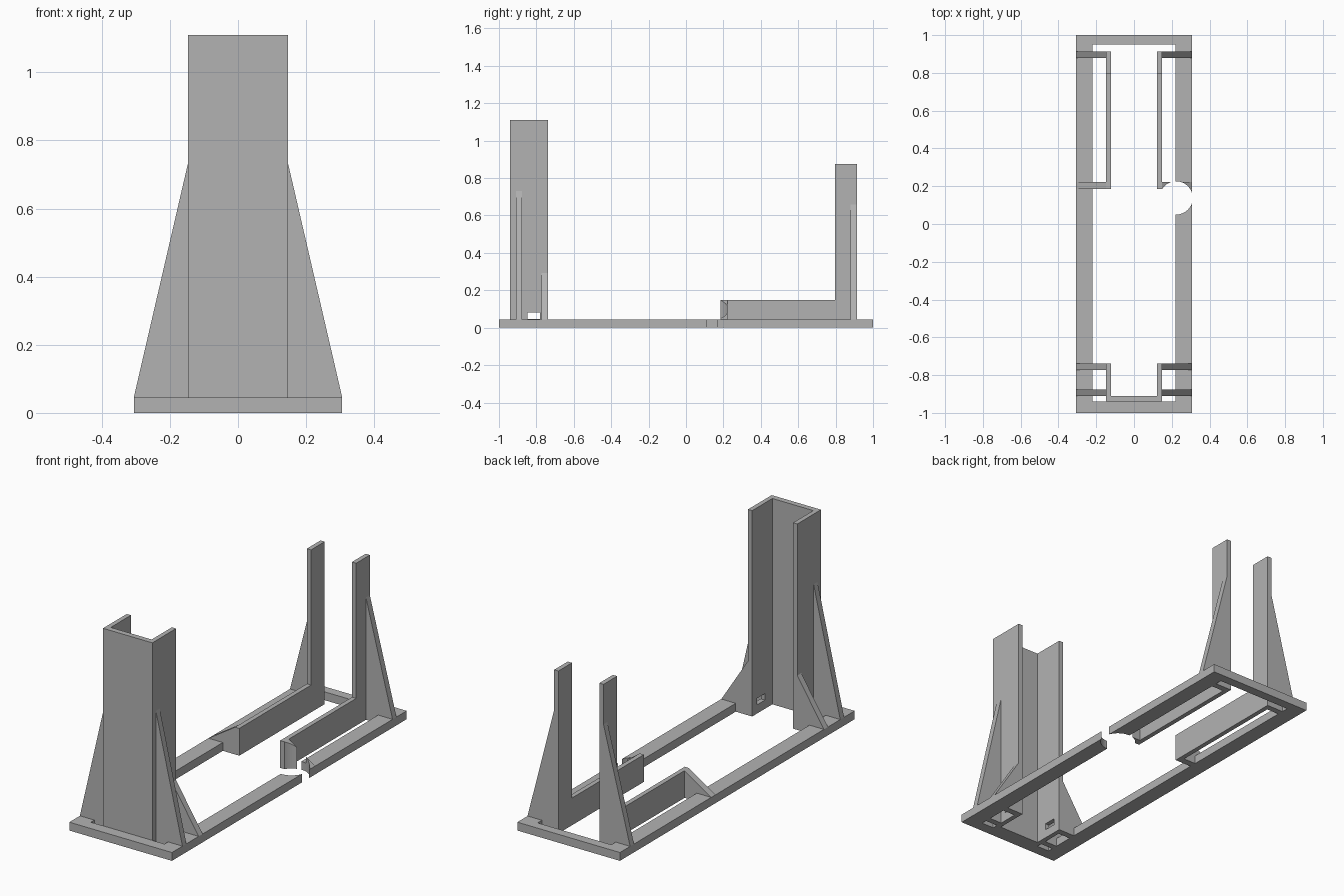
import bpy
import bmesh
from mathutils import Vector

if "Cube" in bpy.data.objects:
    bpy.data.objects.remove(bpy.data.objects["Cube"], do_unlink=True)

grey = bpy.data.materials.new("plain grey")
grey.use_nodes = True
colour = (0.45, 0.45, 0.45, 1)
grey.diffuse_color = colour
grey.node_tree.nodes["Principled BSDF"].inputs["Base Color"].default_value = colour

# Shared dimensions
HALF_W, RAIL_IN, BASE_H = 0.306, 0.22, 0.045
WALL_IN, WALL_OUT = 0.122, 0.147


def prism(name, profile, axis, lo, hi):
    """Extrude a 2D profile along an axis; the profile uses the other two axes."""
    def place(p, t):
        co = list(p)
        co.insert("xyz".index(axis), t)
        return Vector(co)
    bm = bmesh.new()
    face = bm.faces.new([bm.verts.new(place(p, lo)) for p in profile])
    out = bmesh.ops.extrude_face_region(bm, geom=[face])
    shift = place((0, 0), hi - lo)
    verts = [g for g in out["geom"] if isinstance(g, bmesh.types.BMVert)]
    bmesh.ops.translate(bm, verts=verts, vec=shift)
    bmesh.ops.recalc_face_normals(bm, faces=bm.faces)
    mesh = bpy.data.meshes.new(name)
    bm.to_mesh(mesh)
    bm.free()
    mesh.materials.append(grey)
    obj = bpy.data.objects.new(name, mesh)
    bpy.context.collection.objects.link(obj)
    return obj


def rect(a0, a1, b0, b1):
    return [(a0, b0), (a1, b0), (a1, b1), (a0, b1)]


def cut(obj, cutter):
    mod = obj.modifiers.new("cut", "BOOLEAN")
    mod.operation = "DIFFERENCE"
    mod.solver = "EXACT"
    mod.object = cutter
    bpy.context.view_layer.objects.active = obj
    bpy.ops.object.modifier_apply(modifier=mod.name)


def gusset(name, side, y0, y1, top):
    """Triangular brace from a rail up to a wall, with a foot bridging the gap."""
    pts = [(WALL_OUT, 0), (RAIL_IN, 0), (RAIL_IN, BASE_H),
           (HALF_W, BASE_H), (WALL_OUT, top)]
    return prism(name, [(side * x, z) for x, z in pts], "y", y0, y1)


# Base frame with a rectangular opening
base = prism("base_frame", rect(-HALF_W, HALF_W, -1, 1), "z", 0, BASE_H)
opening = prism("opening_cutter", rect(-RAIL_IN, RAIL_IN, -0.94, 0.95), "z", -0.1, 0.2)
cut(base, opening)

# Front tower: a channel open to the back, with a slot through both sides
channel = [(-WALL_OUT, -0.94), (WALL_OUT, -0.94), (WALL_OUT, -0.738),
           (WALL_IN, -0.738), (WALL_IN, -0.91), (-WALL_IN, -0.91),
           (-WALL_IN, -0.738), (-WALL_OUT, -0.738)]
tower = prism("front_tower", channel, "z", 0, 1.11)
slot = prism("slot_cutter", rect(-0.847, -0.78, 0.047, 0.082), "x", -0.5, 0.5)
cut(tower, slot)

# Rear L-shaped walls: a low bar that rises into a post
wall_profile = [(0.185, 0), (0.913, 0), (0.913, 0.876),
                (0.797, 0.876), (0.797, 0.147), (0.185, 0.147)]

braces = {}
for side, label in ((1, "left"), (-1, "right")):
    prism(label + "_rear_wall", wall_profile, "x", side * WALL_IN, side * WALL_OUT)
    gusset(label + "_tower_front_gusset", side, -0.91, -0.877, 0.732)
    gusset(label + "_tower_back_gusset", side, -0.772, -0.738, 0.293)
    gusset(label + "_post_gusset", side, 0.88, 0.913, 0.66)
    braces[label] = gusset(label + "_bar_gusset", side, 0.185, 0.222, 0.147)

# Round hole through the left rail and its bar gusset
bpy.ops.mesh.primitive_cylinder_add(vertices=64, radius=0.088, depth=0.6,
                                    location=(0.223, 0.138, 0.1))
hole = bpy.context.object
hole.name = "hole_cutter"
hole.data.materials.append(grey)
cut(base, hole)
cut(braces["left"], hole)

for cutter in (opening, slot, hole):
    bpy.data.objects.remove(cutter, do_unlink=True)
